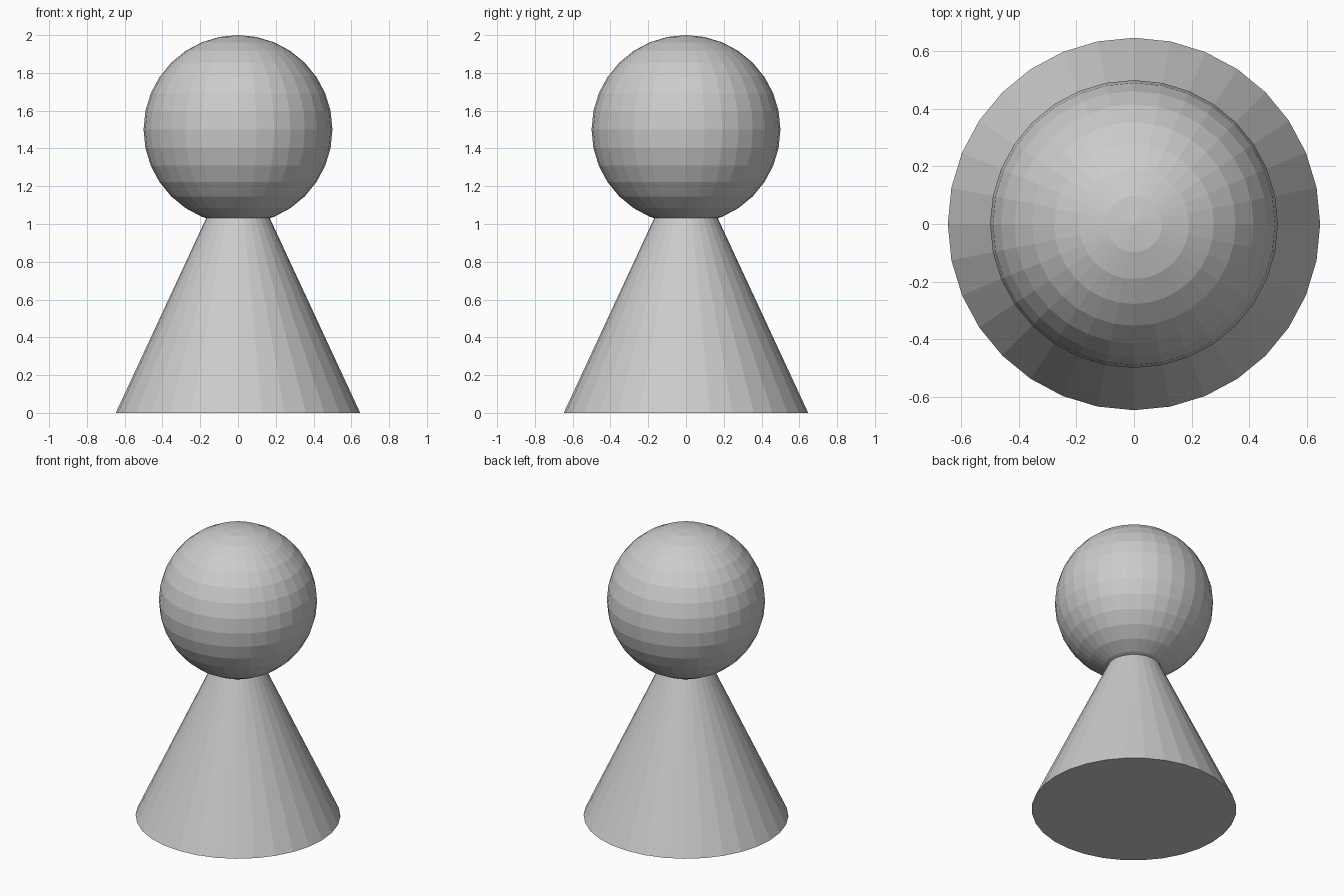
import bpy

if "Cube" in bpy.data.objects:
    bpy.data.objects.remove(bpy.data.objects["Cube"])

BASE_RADIUS = 0.647
CONE_HEIGHT = 1.393
HEAD_RADIUS = 0.5
SIDES = 32

# Body: faceted cone standing on the floor, its tip hidden inside the head
bpy.ops.mesh.primitive_cone_add(vertices=SIDES, radius1=BASE_RADIUS, radius2=0,
                                depth=CONE_HEIGHT, location=(0, 0, CONE_HEIGHT / 2))
bpy.context.object.name = "body"

# Head: faceted ball on top
bpy.ops.mesh.primitive_uv_sphere_add(segments=SIDES, ring_count=16, radius=HEAD_RADIUS,
                                     location=(0, 0, 2 - HEAD_RADIUS))
bpy.context.object.name = "head"
